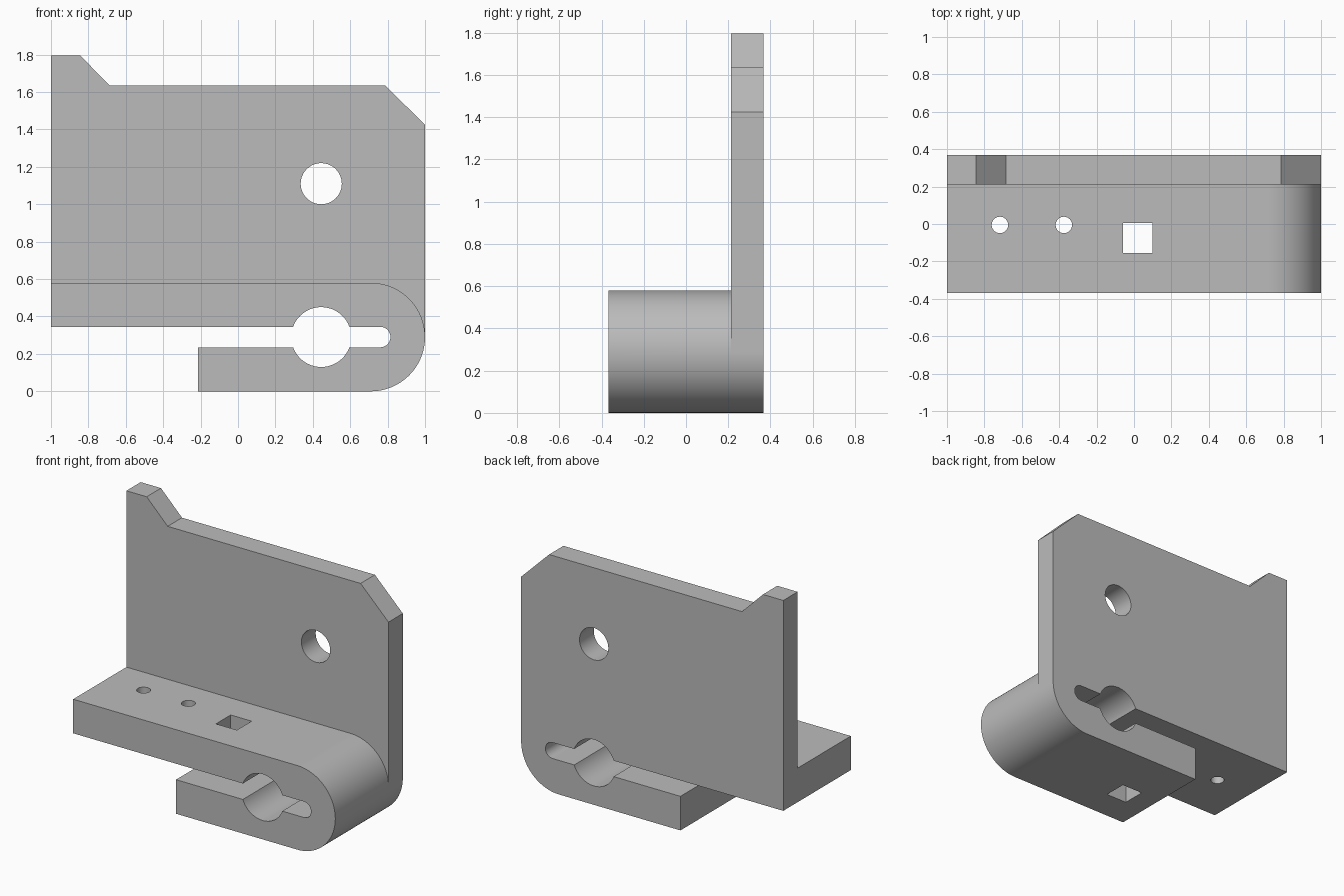
import bpy, bmesh, math
from mathutils import Vector

cube = bpy.data.objects.get("Cube")
if cube:
    bpy.data.objects.remove(cube, do_unlink=True)

grey = bpy.data.materials.new("plain grey")
grey.use_nodes = True
grey.diffuse_color = (0.5, 0.5, 0.5, 1)
grey.node_tree.nodes["Principled BSDF"].inputs["Base Color"].default_value = (0.5, 0.5, 0.5, 1)

HALF = 0.368      # half the depth
PLATE_Y = 0.212   # front face of the upright plate
MID = 0.29        # height of the slot axis
GAP = 0.055       # half the slot height
BORE_X, BORE_R = 0.445, 0.16


def arc(cx, cz, r, start, end, steps):
    """Points on an arc in the x-z plane, angles in radians."""
    angles = [start + (end - start) * i / steps for i in range(steps + 1)]
    return [(cx + r * math.cos(a), cz + r * math.sin(a)) for a in angles]


def prism(name, points, lift, depth):
    """Extrude a flat outline; lift maps its 2D points into space."""
    bm = bmesh.new()
    face = bm.faces.new([bm.verts.new(lift(u, v)) for u, v in points])
    ext = bmesh.ops.extrude_face_region(bm, geom=[face])
    moved = [g for g in ext["geom"] if isinstance(g, bmesh.types.BMVert)]
    bmesh.ops.translate(bm, verts=moved, vec=Vector(depth))
    bmesh.ops.recalc_face_normals(bm, faces=bm.faces)
    mesh = bpy.data.meshes.new(name)
    bm.to_mesh(mesh)
    bm.free()
    mesh.materials.append(grey)
    obj = bpy.data.objects.new(name, mesh)
    bpy.context.collection.objects.link(obj)
    return obj


def along_y(name, points, y0, y1):
    return prism(name, points, lambda x, z: (x, y0, z), (0, y1 - y0, 0))


def along_z(name, points, z0, z1):
    return prism(name, points, lambda x, y: (x, y, z0), (0, 0, z1 - z0))


def combine(target, other, operation):
    mod = target.modifiers.new(operation.lower(), "BOOLEAN")
    mod.operation, mod.solver, mod.object = operation, "EXACT", other
    bpy.context.view_layer.objects.active = target
    bpy.ops.object.modifier_apply(modifier=mod.name)
    bpy.data.objects.remove(other, do_unlink=True)


# Folded clamp: long upper arm, round bend, short lower arm, slot with bore
bore_angle = math.asin(GAP / BORE_R)
outline = [(-1, MID + GAP), (-1, 2 * MID)]
outline += arc(0.71, MID, MID, math.pi / 2, -math.pi / 2, 48)
outline += [(-0.215, 0), (-0.215, MID - GAP)]
outline += arc(BORE_X, MID, BORE_R, math.pi + bore_angle, 2 * math.pi - bore_angle, 32)
outline += arc(0.76, MID, GAP, -math.pi / 2, math.pi / 2, 16)
outline += arc(BORE_X, MID, BORE_R, bore_angle, math.pi - bore_angle, 32)
bracket = along_y("clamp_bracket", outline, -HALF, HALF)

# Upright back plate with raised corner and chamfer
plate = along_y("back_plate", [
    (-1, 0.5), (-1, 1.796), (-0.845, 1.796), (-0.685, 1.635), (0.787, 1.635),
    (1, 1.425), (1, MID), (0.9, 0.35), (0.9, 0.5)], PLATE_Y, HALF)
combine(bracket, plate, "UNION")

# Round hole in the plate
combine(bracket, along_y("plate_hole", arc(BORE_X, 1.11, 0.11, 0, math.tau, 48)[:-1], 0, 0.6),
        "DIFFERENCE")

# Two small holes in the upper arm
for x in (-0.717, -0.375):
    combine(bracket, along_z("arm_hole", arc(x, -0.005, 0.044, 0, math.tau, 32)[:-1], 0.3, 0.7),
            "DIFFERENCE")

# Square hole through both arms
square = [(-0.06, -0.155), (0.1, -0.155), (0.1, 0.006), (-0.06, 0.006)]
combine(bracket, along_z("square_hole", square, -0.1, 0.7), "DIFFERENCE")

# Smooth bends, crisp edges
bpy.ops.object.select_all(action="DESELECT")
bracket.select_set(True)
bpy.context.view_layer.objects.active = bracket
bpy.ops.object.shade_smooth_by_angle(angle=math.radians(30))
weighted = bracket.modifiers.new("weighted normals", "WEIGHTED_NORMAL")
weighted.keep_sharp = True
